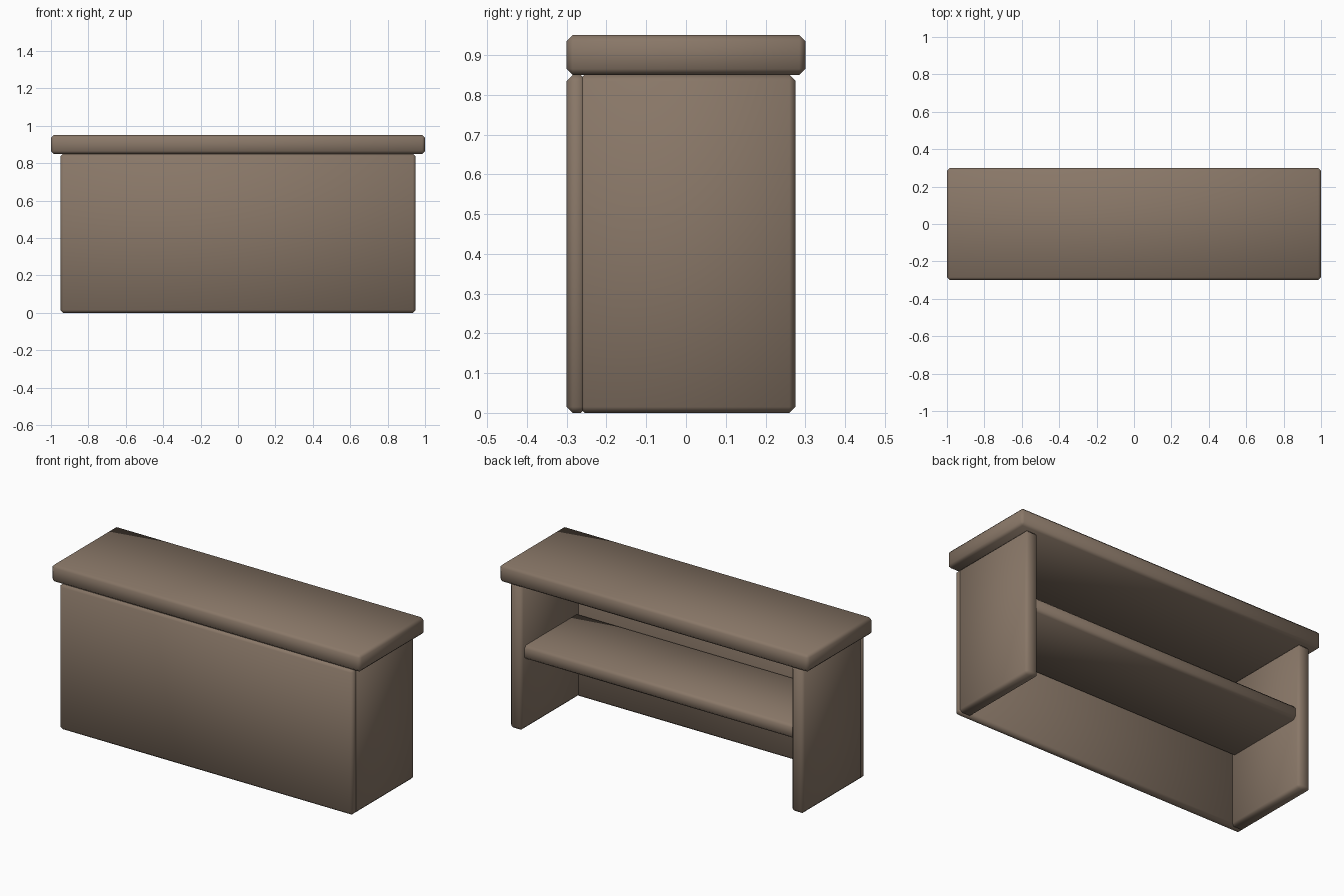
import bpy

if "Cube" in bpy.data.objects:
    bpy.data.objects.remove(bpy.data.objects["Cube"])

# One brown for the whole piece
brown = bpy.data.materials.new("warm_brown")
brown.diffuse_color = (0.25, 0.185, 0.137, 1.0)
brown.use_nodes = True
brown.node_tree.nodes["Principled BSDF"].inputs["Base Color"].default_value = brown.diffuse_color


def board(name, x, y, z, bevel=0.015):
    """Chamfered, smooth-shaded board filling the given x, y and z ranges."""
    ranges = (x, y, z)
    bpy.ops.mesh.primitive_cube_add(size=1, location=[(a + b) / 2 for a, b in ranges])
    ob = bpy.context.object
    ob.name = name
    ob.scale = [b - a for a, b in ranges]
    bpy.ops.object.transform_apply(location=False, rotation=False, scale=True)
    mod = ob.modifiers.new("soft_edges", 'BEVEL')
    mod.width = bevel
    mod.segments = 1
    ob.data.materials.append(brown)
    bpy.ops.object.shade_smooth()
    return ob


# Counter top and front panel
board("counter_top", (-1.0, 1.0), (-0.3, 0.3), (0.85, 0.95))
board("front_panel", (-0.95, 0.95), (-0.3, -0.25), (0.0, 0.85))

# Side panels, mirrored left and right
for name, s in (("left_side", -1), ("right_side", 1)):
    board(name, sorted((s * 0.87, s * 0.95)), (-0.27, 0.275), (0.0, 0.85))

# Inner shelf, ends let into the side panels
board("inner_shelf", (-0.9, 0.9), (-0.25, 0.25), (0.41, 0.49))
